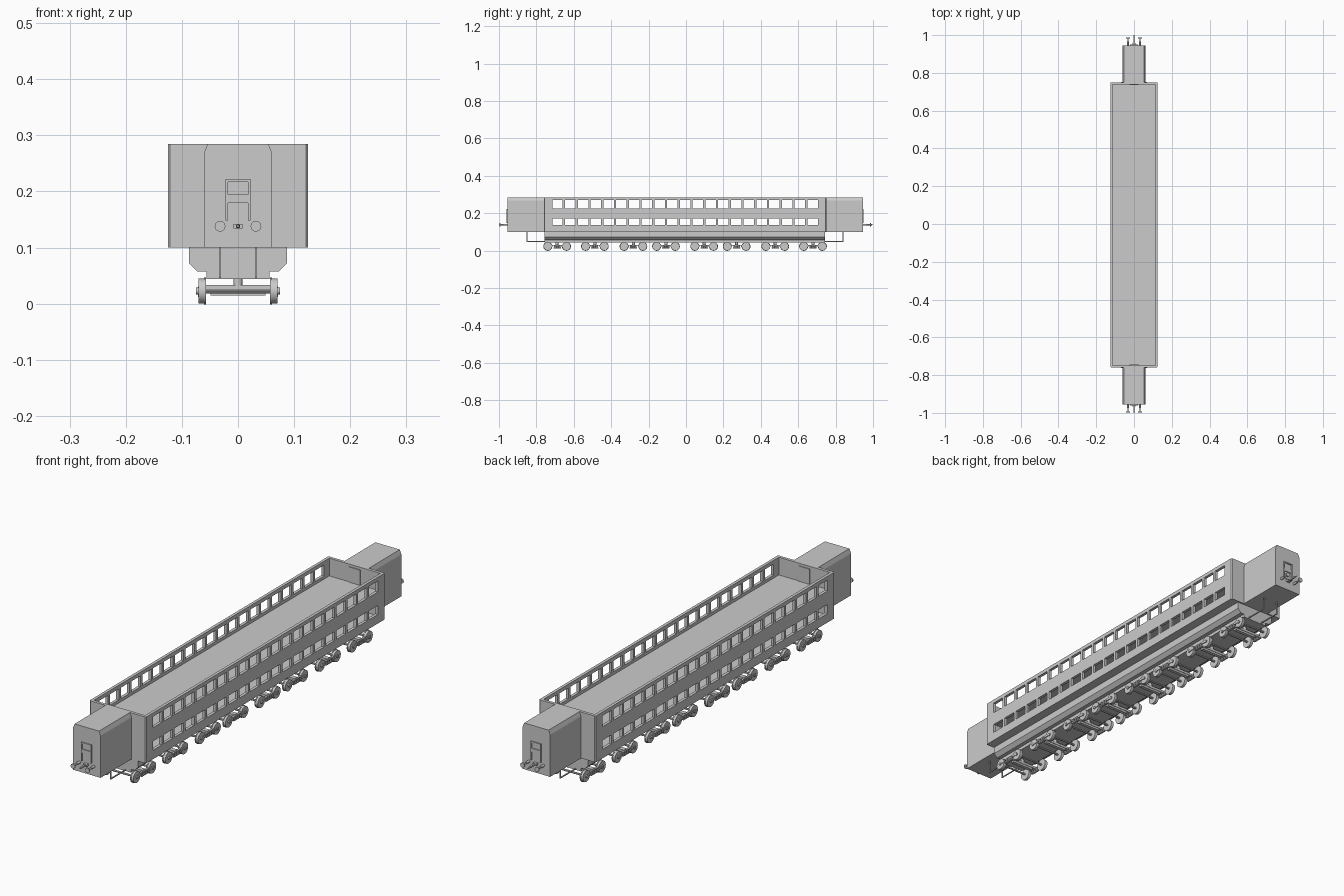
import bpy, bmesh, math
from mathutils import Matrix, Vector

if "Cube" in bpy.data.objects:
    bpy.data.objects.remove(bpy.data.objects["Cube"])

CY = -0.005                 # middle of the carriage along y
Y0, Y1 = -0.76, 0.75        # main body ends
BOT, TOP = 0.10, 0.285


def finish(name, bm, smooth=False):
    bmesh.ops.recalc_face_normals(bm, faces=bm.faces)
    me = bpy.data.meshes.new(name)
    bm.to_mesh(me)
    bm.free()
    ob = bpy.data.objects.new(name, me)
    bpy.context.collection.objects.link(ob)
    if smooth:
        bpy.context.view_layer.objects.active = ob
        ob.select_set(True)
        bpy.ops.object.shade_smooth_by_angle(angle=math.radians(35))
        ob.select_set(False)
    return ob


def add_box(bm, x, y, z):
    lo, hi = Vector((x[0], y[0], z[0])), Vector((x[1], y[1], z[1]))
    m = Matrix.Translation((lo + hi) / 2) @ Matrix.Diagonal((*(hi - lo), 1))
    bmesh.ops.create_cube(bm, size=1, matrix=m)


def add_cyl(bm, a, b, r, n=16, r2=None):
    a, b = Vector(a), Vector(b)
    d = b - a
    m = Matrix.Translation((a + b) / 2) @ d.to_track_quat('Z', 'Y').to_matrix().to_4x4()
    bmesh.ops.create_cone(bm, cap_ends=True, segments=n, radius1=r,
                          radius2=r if r2 is None else r2, depth=d.length, matrix=m)


def extrude_profile(name, pts, ya, yb):
    bm = bmesh.new()
    f = bm.faces.new([bm.verts.new((x, ya, z)) for x, z in pts])
    r = bmesh.ops.extrude_face_region(bm, geom=[f])
    bmesh.ops.translate(bm, vec=(0, yb - ya, 0),
                        verts=[v for v in r['geom'] if isinstance(v, bmesh.types.BMVert)])
    return finish(name, bm)


# side walls: a grid with the window cells left out, given thickness and mirrored
N, pitch, win = 21, 0.0682, 0.056
first = CY - N * pitch / 2 + (pitch - win) / 2
ys = [Y0 + 0.004]
for i in range(N):
    ys += [first + i * pitch, first + i * pitch + win]
ys.append(Y1 - 0.004)
zs = [BOT, 0.136, 0.172, 0.226, 0.270, TOP]
bm = bmesh.new()
grid = [[bm.verts.new((0.125, y, z)) for z in zs] for y in ys]
for i in range(len(ys) - 1):
    for j in range(len(zs) - 1):
        if not (i % 2 and j % 2):
            bm.faces.new((grid[i][j], grid[i + 1][j], grid[i + 1][j + 1], grid[i][j + 1]))
bm.normal_update()
walls = finish("side_walls", bm)
bm = bmesh.new()
bm.from_mesh(walls.data)
bm.normal_update()
if bm.faces[:][0].normal.x < 0:
    bmesh.ops.reverse_faces(bm, faces=bm.faces)
bm.to_mesh(walls.data)
bm.free()
sol = walls.modifiers.new("thickness", 'SOLIDIFY')
sol.thickness, sol.offset = 0.012, -1
walls.modifiers.new("other_side", 'MIRROR')

# end walls with slightly chamfered outer corners
for name, y, s in (("front_end_wall", Y0, 1), ("rear_end_wall", Y1, -1)):
    bm = bmesh.new()
    loop = [(-0.121, 0), (0.121, 0), (0.125, 0.004), (0.113, 0.012), (-0.113, 0.012), (-0.125, 0.004)]
    f = bm.faces.new([bm.verts.new((x, y + s * d, BOT)) for x, d in loop])
    r = bmesh.ops.extrude_face_region(bm, geom=[f])
    bmesh.ops.translate(bm, vec=(0, 0, TOP - BOT),
                        verts=[v for v in r['geom'] if isinstance(v, bmesh.types.BMVert)])
    finish(name, bm)
    # inner passage door
    bm = bmesh.new()
    ya, yb = sorted((y + s * 0.011, y + s * 0.015))
    add_box(bm, (-0.024, 0.024), (ya, yb), (0.214, 0.275))
    finish(name.replace("end_wall", "inner_door"), bm)

# two floors
for name, za, zb in (("lower_floor", BOT, 0.112), ("upper_floor", 0.198, 0.214)):
    bm = bmesh.new()
    add_box(bm, (-0.1135, 0.1135), (Y0 + 0.011, Y1 - 0.011), (za, zb))
    finish(name, bm)

# underframe with stepped, chamfered section
half = [(0.087, BOT + 0.001), (0.087, 0.072), (0.072, 0.057), (0.056, 0.057), (0.056, 0.044)]
extrude_profile("underframe", half + [(-x, z) for x, z in reversed(half)], Y0 + 0.003, Y1 - 0.006)

# narrow end sections with doors, buffers, couplers and hanging pipes
vest = [(0.061, BOT), (0.061, 0.268), (0.054, TOP)]
vest += [(-x, z) for x, z in reversed(vest)]
for end, s, wall in (("front", -1, Y0), ("rear", 1, Y1)):
    e = CY + s * 0.95       # outer face of the end section
    extrude_profile(end + "_end_section", vest, wall, e)

    def span(d0, d1):
        return tuple(sorted((e + s * d0, e + s * d1)))

    bm = bmesh.new()        # door frame, panel and rails
    for sx in (-1, 1):
        add_box(bm, tuple(sorted((sx * 0.018, sx * 0.022))), span(-0.001, 0.005), (0.148, 0.222))
    add_box(bm, (-0.018, 0.018), span(-0.001, 0.005), (0.217, 0.222))
    add_box(bm, (-0.018, 0.018), span(-0.001, 0.001), (0.148, 0.217))
    add_box(bm, (-0.018, 0.018), span(0, 0.004), (0.179, 0.195))
    finish(end + "_door", bm)

    bm = bmesh.new()        # buffers
    for x in (-0.032, 0.032):
        add_cyl(bm, (x, e - s * 0.002, 0.138), (x, e + s * 0.020, 0.138), 0.005)
        add_cyl(bm, (x, e + s * 0.018, 0.138), (x, e + s * 0.040, 0.138), 0.003)
        add_cyl(bm, (x, e + s * 0.038, 0.138), (x, e + s * 0.043, 0.138), 0.0095, 20)
    finish(end + "_buffers", bm, True)

    bm = bmesh.new()        # coupler
    add_box(bm, (-0.008, 0.008), span(-0.001, 0.012), (0.134, 0.142))
    add_box(bm, (-0.003, 0.003), span(0.010, 0.040), (0.135, 0.141))
    tip = s * 1.0
    add_cyl(bm, (0, e + s * 0.038, 0.138), (0, tip, 0.138), 0.004, 8, 0.002)
    finish(end + "_coupler", bm)

    bm = bmesh.new()        # bent pipes beneath the end section
    yp = CY + s * 0.845
    for x in (-0.032, 0.032):
        add_box(bm, (x - 0.002, x + 0.002), (yp - 0.002, yp + 0.002), (0.046, BOT + 0.001))
        add_box(bm, (x - 0.002, x + 0.002), tuple(sorted((yp, wall - s * 0.01))), (0.046, 0.050))
    finish(end + "_pipes", bm)

# eight two-axle bogies sharing one wheel mesh and one frame mesh
R, AX = 0.0225, 0.05
bm = bmesh.new()
for y in (-AX, AX):
    add_cyl(bm, (-0.062, y, R), (0.062, y, R), 0.004, 10)
    for s in (-1, 1):
        add_cyl(bm, (s * 0.060, y, R), (s * 0.070, y, R), R, 24)
        add_cyl(bm, (s * 0.057, y, R), (s * 0.061, y, R), R + 0.0015, 24)
        add_cyl(bm, (s * 0.069, y, R), (s * 0.0745, y, R), 0.006, 12)
wheels = finish("wheels", bm, True)

bm = bmesh.new()
add_box(bm, (-0.066, 0.066), (-0.009, 0.009), (0.023, 0.033))
add_box(bm, (-0.049, 0.049), (-0.007, 0.007), (0.015, 0.024))
add_cyl(bm, (0, 0, 0.032), (0, 0, 0.046), 0.008)
for s in (-1, 1):
    x = tuple(sorted((s * 0.063, s * 0.071)))
    add_box(bm, x, (-0.030, 0.030), (0.026, 0.031))
    add_box(bm, x, (-0.020, 0.020), (0.012, 0.016))
    for y in (-0.013, 0, 0.013):
        add_cyl(bm, (s * 0.067, y, 0.015), (s * 0.067, y, 0.027), 0.0045, 10)
    for y in (-1, 1):
        add_box(bm, tuple(sorted((s * 0.070, s * 0.073))), tuple(sorted((y * 0.024, y * 0.05))), (0.02, 0.028))
frame = finish("bogie_frame", bm)

centres = [CY + s * d for d in (0.102, 0.276, 0.482, 0.684) for s in (-1, 1)]
for i, y in enumerate(centres):
    for src in (wheels, frame):
        ob = src if i == 0 else src.copy()
        if i:
            bpy.context.collection.objects.link(ob)
        ob.location.y = y
